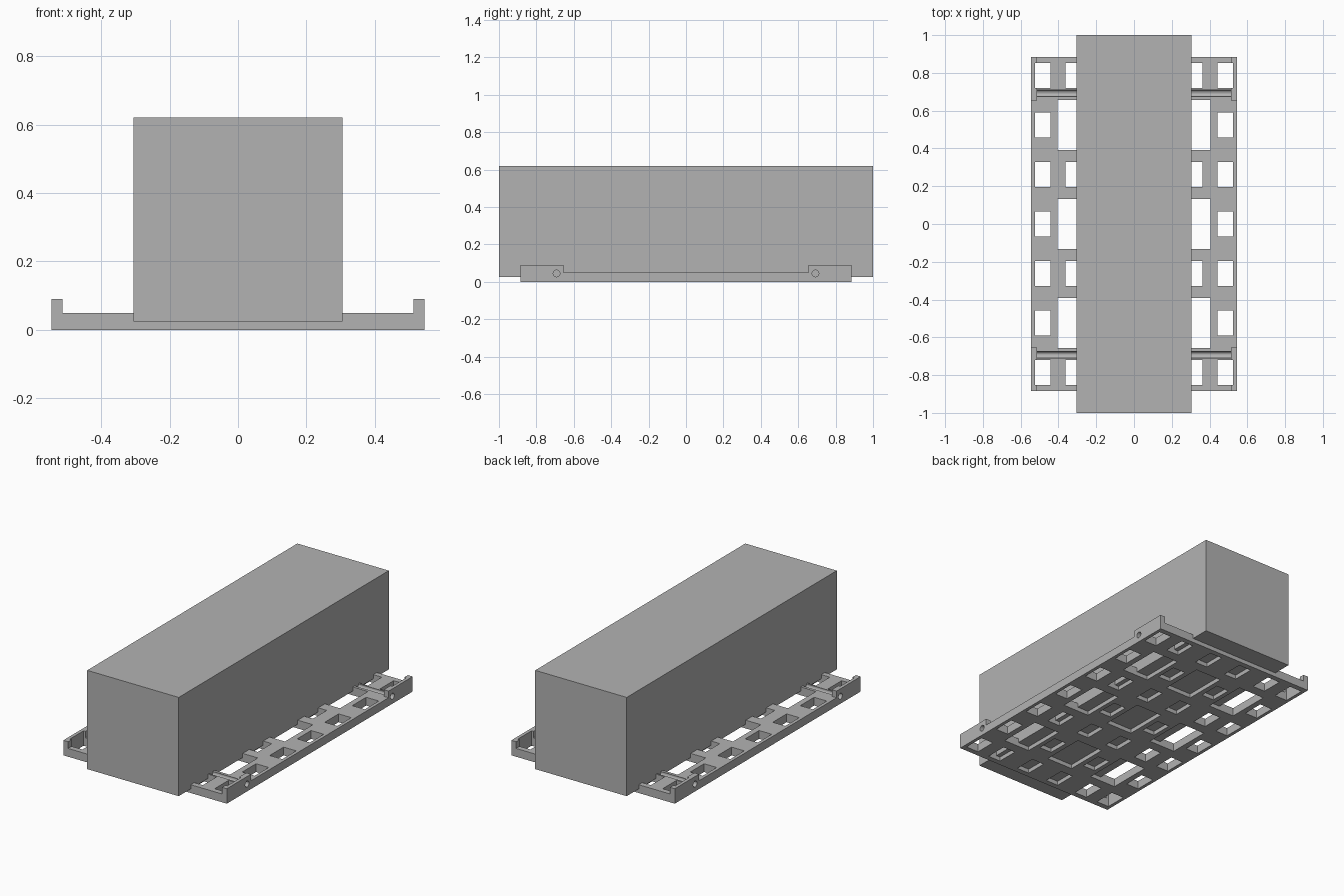
import bpy, bmesh, math
from mathutils import Matrix, Vector

default = bpy.data.objects.get("Cube")
if default:
    bpy.data.objects.remove(default, do_unlink=True)

grey = bpy.data.materials.new("plain grey")
grey.use_nodes = True
grey.diffuse_color = (0.45, 0.45, 0.45, 1)
grey.node_tree.nodes["Principled BSDF"].inputs["Base Color"].default_value = (0.45, 0.45, 0.45, 1)


def add_box(bm, x, y, z):
    """Box spanning the (low, high) ranges."""
    spans = (x, y, z)
    centre = Vector([(a + b) / 2 for a, b in spans])
    size = [b - a for a, b in spans]
    bmesh.ops.create_cube(bm, size=1, matrix=Matrix.Translation(centre) @ Matrix.Diagonal((*size, 1)))


def finish(bm, name):
    mesh = bpy.data.meshes.new(name)
    bm.to_mesh(mesh)
    bm.free()
    mesh.materials.append(grey)
    obj = bpy.data.objects.new(name, mesh)
    bpy.context.collection.objects.link(obj)
    return obj


def cut(target, bm, name):
    """Subtract the cutter mesh, then discard it."""
    cutter = finish(bm, name)
    cutter.hide_render = True
    mod = target.modifiers.new(name, "BOOLEAN")
    mod.operation = "DIFFERENCE"
    mod.solver = "EXACT"
    mod.object = cutter
    bpy.context.view_layer.objects.active = target
    bpy.ops.object.modifier_apply(modifier=name)
    bpy.data.objects.remove(cutter, do_unlink=True)


HALF_X, HALF_Y, FLOOR, WALL_TOP = 0.545, 0.885, 0.05, 0.09
WALL_X, WALL_Y = 0.513, 0.655

# Load block, sunk into the tray
bm = bmesh.new()
add_box(bm, (-0.305, 0.305), (-1, 1), (0.025, 0.62))
finish(bm, "load_block")

# Tray: U section along its length
bm = bmesh.new()
outline = [(-HALF_X, 0), (HALF_X, 0), (HALF_X, WALL_TOP), (WALL_X, WALL_TOP), (WALL_X, FLOOR),
           (-WALL_X, FLOOR), (-WALL_X, WALL_TOP), (-HALF_X, WALL_TOP)]
face = bm.faces.new([bm.verts.new((x, -HALF_Y, z)) for x, z in outline])
ext = bmesh.ops.extrude_face_region(bm, geom=[face])["geom"]
bmesh.ops.translate(bm, vec=(0, 2 * HALF_Y, 0), verts=[v for v in ext if isinstance(v, bmesh.types.BMVert)])
bmesh.ops.recalc_face_normals(bm, faces=bm.faces)
tray = finish(bm, "slotted_tray")

# Side walls remain only at the corners
bm = bmesh.new()
for s in (-1, 1):
    add_box(bm, sorted((s * 0.5, s * 0.6)), (-WALL_Y, WALL_Y), (FLOOR, 0.2))
cut(tray, bm, "wall_gap")

# Alternating rows of small and large openings
bm = bmesh.new()
for row in range(-3, 4):
    y = row * 0.262
    if row % 2:
        columns = [(0.107, False), (0.32, False)]
    else:
        columns = [(0.161, False), (0.32, True)]
    columns.append((0.483, False))
    if row % 2 == 0:
        columns = [(0.161, False), (0.318, True), (0.483, False)]
        add_box(bm, (-0.088, 0.088), (y - 0.133, y + 0.133), (-0.1, 0.2))
    for x, large in columns:
        w, h = (0.088, 0.133) if large else (0.042, 0.066)
        for s in (-1, 1):
            add_box(bm, (s * x - w, s * x + w), (y - h, y + h), (-0.1, 0.2))
cut(tray, bm, "openings")

# Round cross channels through walls and floor
bm = bmesh.new()
for s in (-1, 1):
    place = Matrix.Translation((0, s * 0.692, 0.045)) @ Matrix.Rotation(math.pi / 2, 4, "Y")
    bmesh.ops.create_cone(bm, cap_ends=True, segments=24, radius1=0.018, radius2=0.018,
                          depth=1.4, matrix=place)
cut(tray, bm, "cross_channels")
